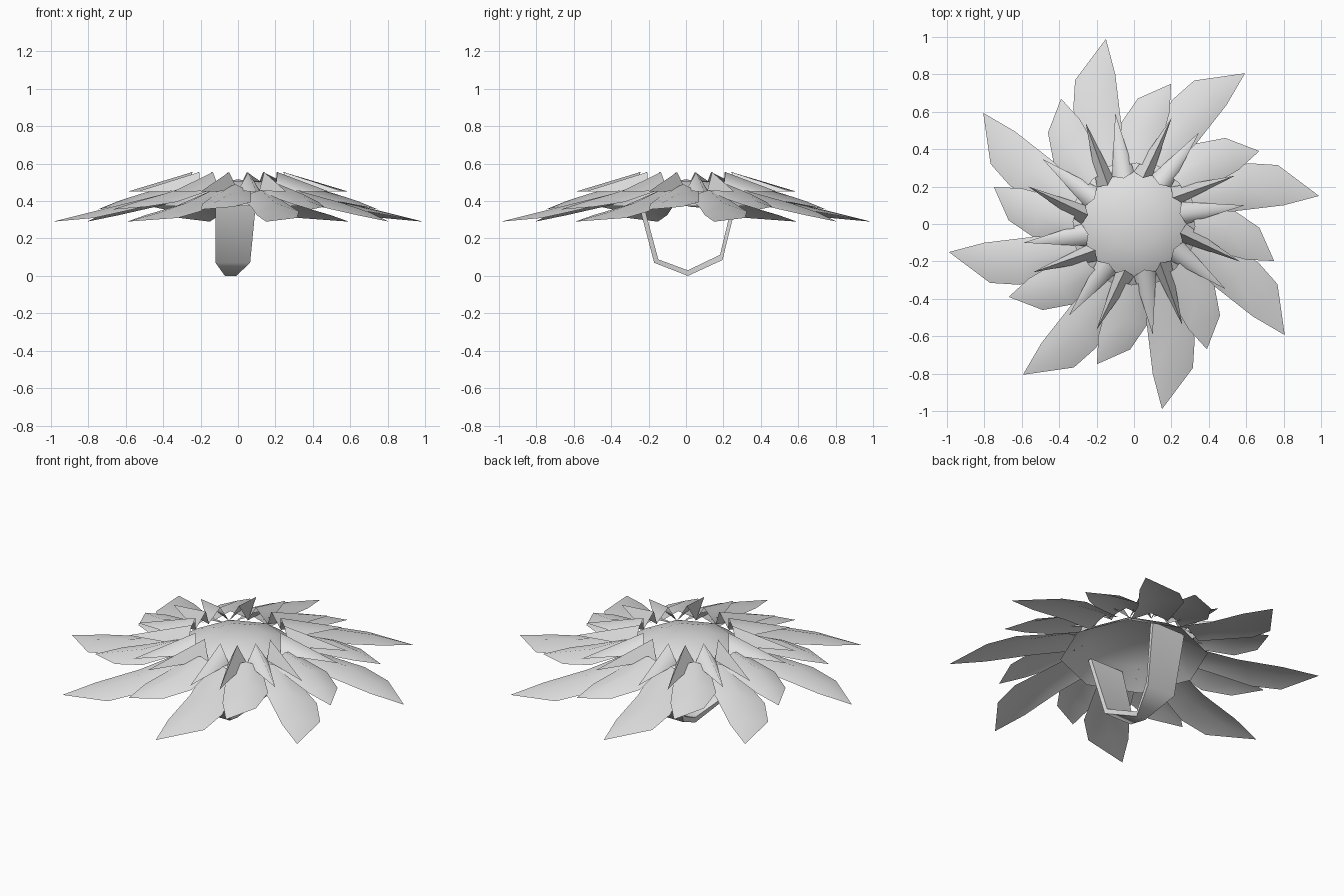
import bpy, math

if "Cube" in bpy.data.objects:
    bpy.data.objects.remove(bpy.data.objects["Cube"])

grey = bpy.data.materials.new("light_grey")
grey.diffuse_color = (0.75, 0.75, 0.75, 1)
grey.use_nodes = True
grey.node_tree.nodes["Principled BSDF"].inputs["Base Color"].default_value = grey.diffuse_color


def make(name, verts, faces, angle=50):
    me = bpy.data.meshes.new(name)
    me.from_pydata(verts, [], faces)
    me.materials.append(grey)
    me.update()
    ob = bpy.data.objects.new(name, me)
    bpy.context.collection.objects.link(ob)
    bpy.ops.object.select_all(action='DESELECT')
    ob.select_set(True)
    bpy.context.view_layer.objects.active = ob
    bpy.ops.object.shade_smooth_by_angle(angle=math.radians(angle))
    return ob


def ring(name, rows, tip, angle=50):
    """Eight arched petals; each row is left, ridge, right as (x, y, z)."""
    verts, faces = [], []
    for k in range(8):
        c, s = math.cos(k * math.pi / 4), math.sin(k * math.pi / 4)
        b = len(verts)
        pts = [p for row in rows for p in row] + [tip]
        verts += [(x * c - y * s, x * s + y * c, z) for x, y, z in pts]
        n = len(rows)
        for i in range(n - 1):
            for j in range(2):
                a = b + 3 * i + j
                faces.append((a, a + 1, a + 4, a + 3))
        e = b + 3 * (n - 1)
        faces += [(e, e + 1, b + 3 * n), (e + 1, e + 2, b + 3 * n)]
    # rows run left to right going outward, so these faces point up
    return make(name, verts, faces, angle)


# long outer petals
ring("outer_petals", [
    [(0.29, 0.21, 0.42), (0.31, 0.12, 0.46), (0.32, 0.01, 0.42)],
    [(0.61, 0.325, 0.345), (0.59, 0.20, 0.39), (0.55, 0.07, 0.37)],
    [(0.77, 0.315, 0.31), (0.79, 0.205, 0.34), (0.80, 0.10, 0.325)],
], (0.99, 0.15, 0.29))

# middle petals
ring("middle_petals", [
    [(0.17, 0.27, 0.45), (0.24, 0.22, 0.49), (0.29, 0.13, 0.45)],
    [(0.33, 0.43, 0.395), (0.39, 0.34, 0.44), (0.44, 0.22, 0.41)],
    [(0.488, 0.46, 0.37), (0.53, 0.375, 0.40), (0.56, 0.29, 0.385)],
], (0.67, 0.39, 0.355))


# pointed inner petals, two alternating tent-shaped sets
def polar(r, deg, z):
    a = math.radians(deg)
    return (r * math.cos(a), r * math.sin(a), z)


for name, left, mid, right, tip in (("inner_petals_a", 25, 12.5, 0, 9.6),
                                    ("inner_petals_b", 45, 34, 24, 25.5)):
    ring(name, [[polar(0.28, left, 0.455), polar(0.25, mid, 0.555),
                 polar(0.28, right, 0.455)]], polar(0.6, tip, 0.45), 120)

# domed centre, an eight-sided shell
profile = [(0.14, 0.505), (0.27, 0.465), (0.40, 0.375)]
verts = [(0, 0, 0.515)] + [polar(r, 45 * k, z) for r, z in profile for k in range(8)]
faces = [(0, 1 + k, 1 + (k + 1) % 8) for k in range(8)]
for i in range(2):
    for k in range(8):
        a, b = 1 + 8 * i + k, 1 + 8 * i + (k + 1) % 8
        faces.append((a, a + 8, b + 8, b))
make("dome", verts, faces)

# handle strap: outer (y, z), inner (y, z), x range
stations = [
    ((-0.265, 0.43), (-0.24, 0.43), -0.12, 0.10),
    ((-0.17, 0.07), (-0.148, 0.088), -0.12, 0.065),
    ((0.01, 0.0), (0.01, 0.03), -0.07, -0.01),
    ((0.195, 0.085), (0.182, 0.113), -0.12, 0.065),
    ((0.28, 0.43), (0.258, 0.43), -0.12, 0.10),
]
verts, faces = [], []
for (oy, oz), (iy, iz), x0, x1 in stations:
    verts += [(x0, oy, oz), (x1, oy, oz), (x1, iy, iz), (x0, iy, iz)]
for i in range(4):
    for j in range(4):
        a, b = 4 * i + j, 4 * i + (j + 1) % 4
        faces.append((a, a + 4, b + 4, b))
faces += [(0, 1, 2, 3), (19, 18, 17, 16)]
handle = make("handle", verts, faces, 60)

# consistent outward normals on the closed strap
import bmesh
bm = bmesh.new()
bm.from_mesh(handle.data)
bmesh.ops.recalc_face_normals(bm, faces=bm.faces)
bm.to_mesh(handle.data)
bm.free()

# petal sheets face upward
for ob in bpy.data.objects:
    if ob.name.endswith("petals") or "inner" in ob.name or ob.name == "dome":
        bm = bmesh.new()
        bm.from_mesh(ob.data)
        bmesh.ops.reverse_faces(bm, faces=[f for f in bm.faces if f.normal.z < 0])
        bm.to_mesh(ob.data)
        bm.free()
